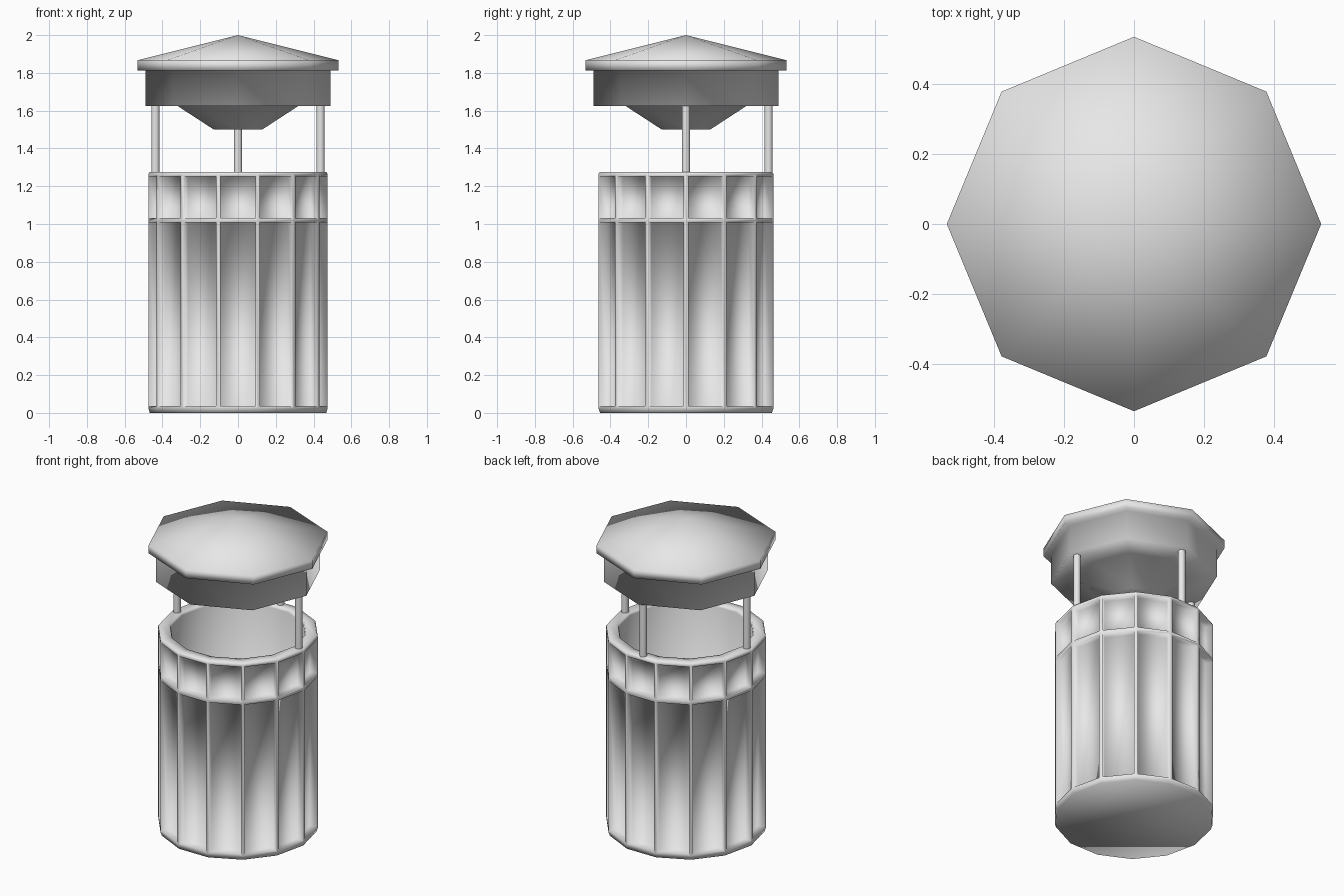
import bpy, bmesh, math

if "Cube" in bpy.data.objects:
    bpy.data.objects.remove(bpy.data.objects["Cube"])

grey = bpy.data.materials.new("light grey")
grey.diffuse_color = (0.8, 0.8, 0.8, 1)
grey.use_nodes = True
grey.node_tree.nodes["Principled BSDF"].inputs["Base Color"].default_value = grey.diffuse_color


def finish(bm, name):
    bmesh.ops.recalc_face_normals(bm, faces=bm.faces)
    me = bpy.data.meshes.new(name)
    bm.to_mesh(me)
    bm.free()
    me.materials.append(grey)
    for p in me.polygons:
        p.use_smooth = True
    ob = bpy.data.objects.new(name, me)
    bpy.context.collection.objects.link(ob)
    return ob


def lathe(profile, sides):
    """Revolve (radius, z) points; radius 0 makes a tip, open ends are capped."""
    bm = bmesh.new()
    rings = []
    for r, z in profile:
        if r == 0:
            rings.append([bm.verts.new((0, 0, z))] * sides)
            continue
        rings.append([bm.verts.new((r * math.cos(2 * math.pi * i / sides),
                                    r * math.sin(2 * math.pi * i / sides), z))
                      for i in range(sides)])
    bands = []
    for a, b in zip(rings, rings[1:]):
        band = []
        for i in range(sides):
            j = (i + 1) % sides
            band.append(bm.faces.new(dict.fromkeys((a[i], a[j], b[j], b[i]))))
        bands.append(band)
    for ring, (r, z) in ((rings[0], profile[0]), (rings[-1], profile[-1])):
        if r:
            bm.faces.new(ring)
    bmesh.ops.recalc_face_normals(bm, faces=bm.faces)
    return bm, bands


# Bin body: hollow 14-sided shell with two rows of recessed panels
bm, bands = lathe([(0.467, 0), (0.475, 0.025), (0.475, 1.02), (0.475, 1.265),
                   (0.468, 1.275), (0.405, 1.275), (0.40, 1.26), (0.40, 0.05)], 14)
for band in (bands[1], bands[2]):
    bmesh.ops.inset_individual(bm, faces=band, thickness=0.018)
    bmesh.ops.inset_individual(bm, faces=band, thickness=0.0, depth=-0.045)
finish(bm, "bin_body")

# Octagonal roof with eave, drum and funnel underneath
bm, _ = lathe([(0, 2.0), (0.533, 1.867), (0.533, 1.812), (0.49, 1.812),
               (0.49, 1.625), (0.32, 1.625), (0.128, 1.5)], 8)
finish(bm, "roof")

# Three posts standing on the rim
for k in range(3):
    a = k * math.pi / 2
    bm, _ = lathe([(0.022, 1.26), (0.022, 1.635)], 12)
    bmesh.ops.translate(bm, verts=bm.verts,
                        vec=(0.437 * math.cos(a), 0.437 * math.sin(a), 0))
    post = finish(bm, "post_%d" % (k + 1))
    bpy.context.view_layer.objects.active = post
    post.select_set(True)
    bpy.ops.object.shade_smooth_by_angle(angle=math.radians(40))
    post.select_set(False)
